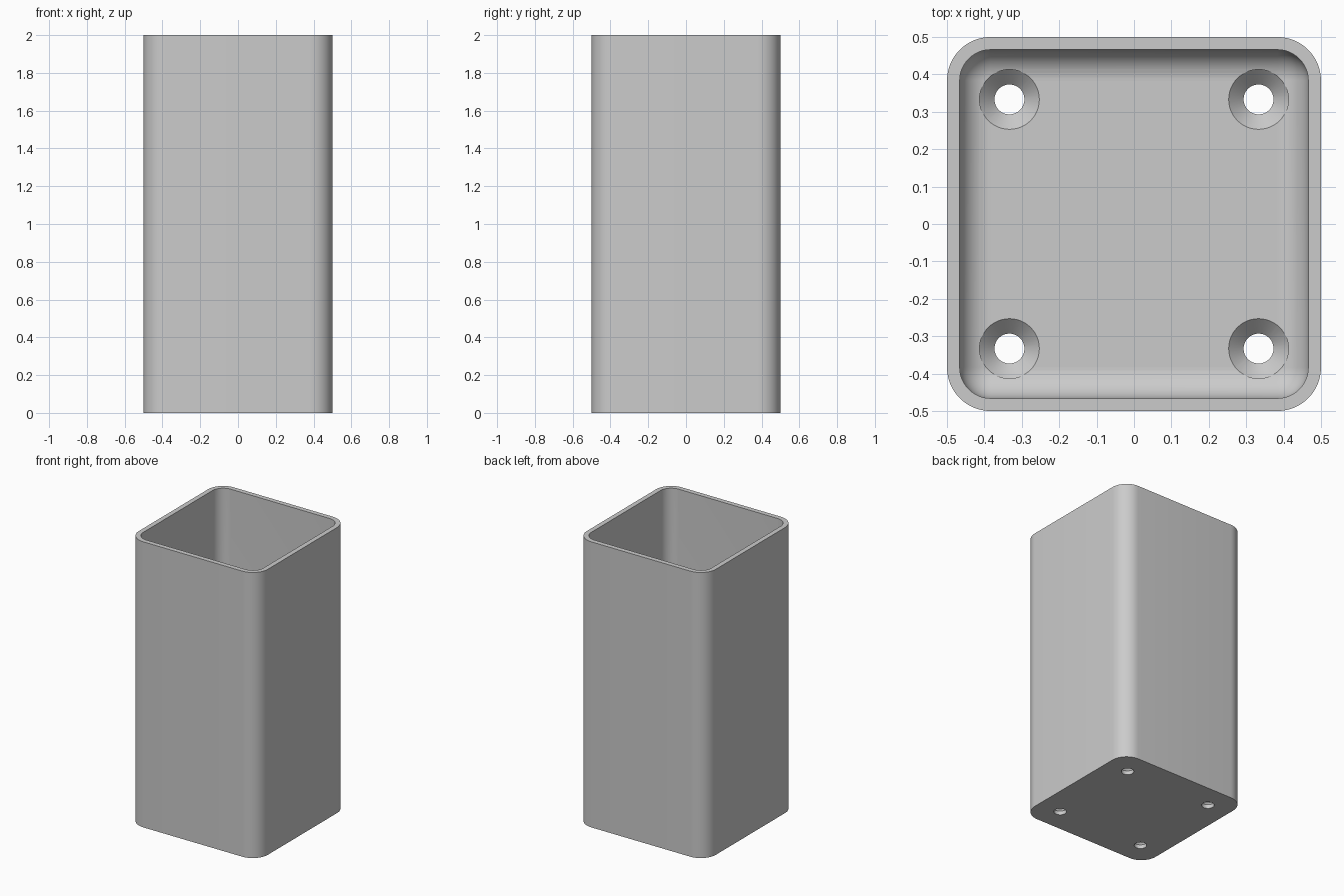
import bpy
import bmesh
from math import pi, sin, cos

cube = bpy.data.objects.get("Cube")
if cube:
    bpy.data.objects.remove(cube, do_unlink=True)

HEIGHT = 2.0
FLOOR = 0.067
CORNER_OUT, CORNER_IN = 0.117, 0.083
CENTRE = 0.383            # corner arc centres, shared by both walls
HOLE_AT = 0.333
HOLE, SINK = 0.04, 0.08
ARC = 12                  # segments per quarter turn

grey = bpy.data.materials.new("light_grey")
grey.use_nodes = True
colour = (0.6, 0.6, 0.6, 1)
grey.diffuse_color = colour
grey.node_tree.nodes["Principled BSDF"].inputs["Base Color"].default_value = colour


def rounded_square(bm, radius, z):
    """Ring of vertices around a square with round corners."""
    ring = []
    for q, (sx, sy) in enumerate([(1, 1), (-1, 1), (-1, -1), (1, -1)]):
        for i in range(ARC + 1):
            a = (q + i / ARC) * pi / 2
            ring.append(bm.verts.new((sx * CENTRE + radius * cos(a),
                                      sy * CENTRE + radius * sin(a), z)))
    return ring


def circle(bm, radius, z, x, y):
    n = ARC * 4
    return [bm.verts.new((x + radius * cos(2 * pi * i / n),
                          y + radius * sin(2 * pi * i / n), z)) for i in range(n)]


def loft(bm, rings):
    """Skin consecutive rings and cap both ends."""
    for a, b in zip(rings, rings[1:]):
        for i in range(len(a)):
            j = (i + 1) % len(a)
            bm.faces.new((a[i], a[j], b[j], b[i]))
    bm.faces.new(rings[0][::-1])
    bm.faces.new(rings[-1])


def make_object(name, bm):
    bmesh.ops.remove_doubles(bm, verts=bm.verts, dist=1e-5)
    bmesh.ops.recalc_face_normals(bm, faces=bm.faces)
    mesh = bpy.data.meshes.new(name)
    bm.to_mesh(mesh)
    bm.free()
    mesh.materials.append(grey)
    obj = bpy.data.objects.new(name, mesh)
    bpy.context.collection.objects.link(obj)
    return obj


# Square cup: outer wall, rim, inner wall and the fillet down to the floor
bm = bmesh.new()
rings = [rounded_square(bm, CORNER_OUT, 0),
         rounded_square(bm, CORNER_OUT, HEIGHT),
         rounded_square(bm, CORNER_IN, HEIGHT)]
for i in range(ARC + 1):
    t = i / ARC * pi / 2
    rings.append(rounded_square(bm, CORNER_IN * cos(t),
                                FLOOR + CORNER_IN * (1 - sin(t))))
loft(bm, rings)
cup = make_object("square_cup", bm)

# Countersunk screw holes in the floor
bm = bmesh.new()
profile = [(HOLE, -0.1), (HOLE, FLOOR - (SINK - HOLE)),
           (SINK, FLOOR), (SINK, FLOOR + 0.06)]
for x in (-HOLE_AT, HOLE_AT):
    for y in (-HOLE_AT, HOLE_AT):
        loft(bm, [circle(bm, r, z, x, y) for r, z in profile])
cutter = make_object("screw_hole_cutter", bm)
cutter.hide_render = True

# Cut the holes, then discard the cutter
cut = cup.modifiers.new("screw_holes", "BOOLEAN")
cut.operation = "DIFFERENCE"
cut.solver = "EXACT"
cut.object = cutter
bpy.ops.object.select_all(action="DESELECT")
bpy.context.view_layer.objects.active = cup
cup.select_set(True)
bpy.ops.object.modifier_apply(modifier=cut.name)
bpy.data.objects.remove(cutter, do_unlink=True)

bpy.ops.object.shade_smooth_by_angle(angle=pi / 6)
